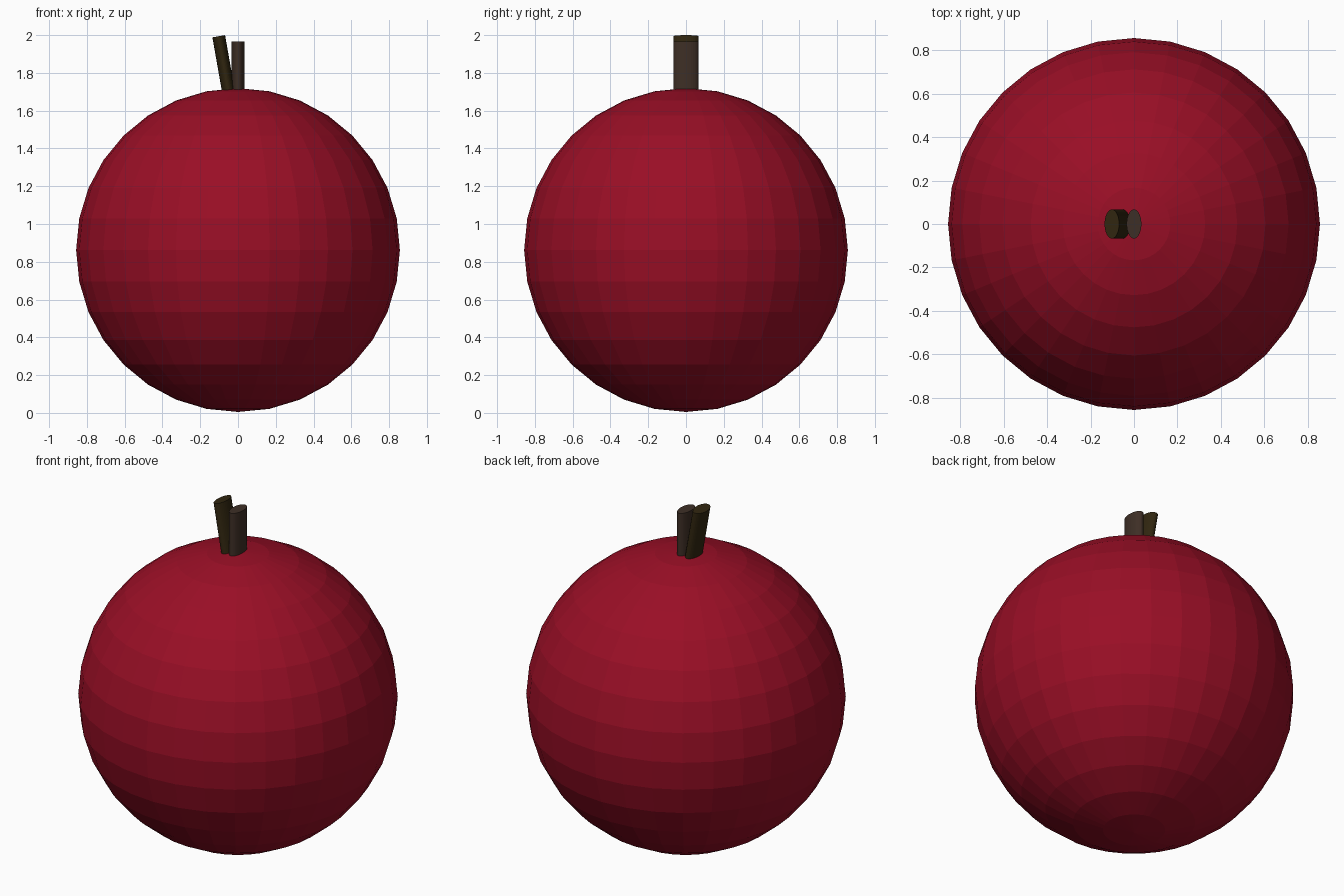
import bpy, math
from mathutils import Matrix, Vector

if "Cube" in bpy.data.objects:
    bpy.data.objects.remove(bpy.data.objects["Cube"])


def material(name, rgb):
    m = bpy.data.materials.new(name)
    m.diffuse_color = (*rgb, 1.0)
    m.use_nodes = True
    m.node_tree.nodes["Principled BSDF"].inputs["Base Color"].default_value = m.diffuse_color
    return m


red = material("deep red", (0.32, 0.0045, 0.019))
brown = material("bark brown", (0.048, 0.028, 0.019))
olive = material("dark olive brown", (0.030, 0.019, 0.005))

# Faceted round fruit body
bpy.ops.mesh.primitive_uv_sphere_add(segments=32, ring_count=16,
                                     radius=0.857, location=(0, 0, 0.862))
body = bpy.context.object
body.name = "fruit_body"
body.data.materials.append(red)


# Oval stem, given by the centre of its top cap and its lean about y
def stem(name, top, lean, mat, length=0.4):
    bpy.ops.mesh.primitive_cylinder_add(vertices=32, radius=1, depth=1)
    ob = bpy.context.object
    ob.name = name
    rot = Matrix.Rotation(lean, 4, 'Y')
    shape = Matrix.Diagonal((0.034, 0.067, length, 1))
    drop = Matrix.Translation((0, 0, -length / 2))
    ob.data.transform(Matrix.Translation(Vector(top)) @ rot @ drop @ shape)
    ob.data.materials.append(mat)


stem("upright_stem", (0, 0, 1.965), 0, brown)
stem("leaning_stem", (-0.102, 0, 1.994), math.radians(-10), olive)
